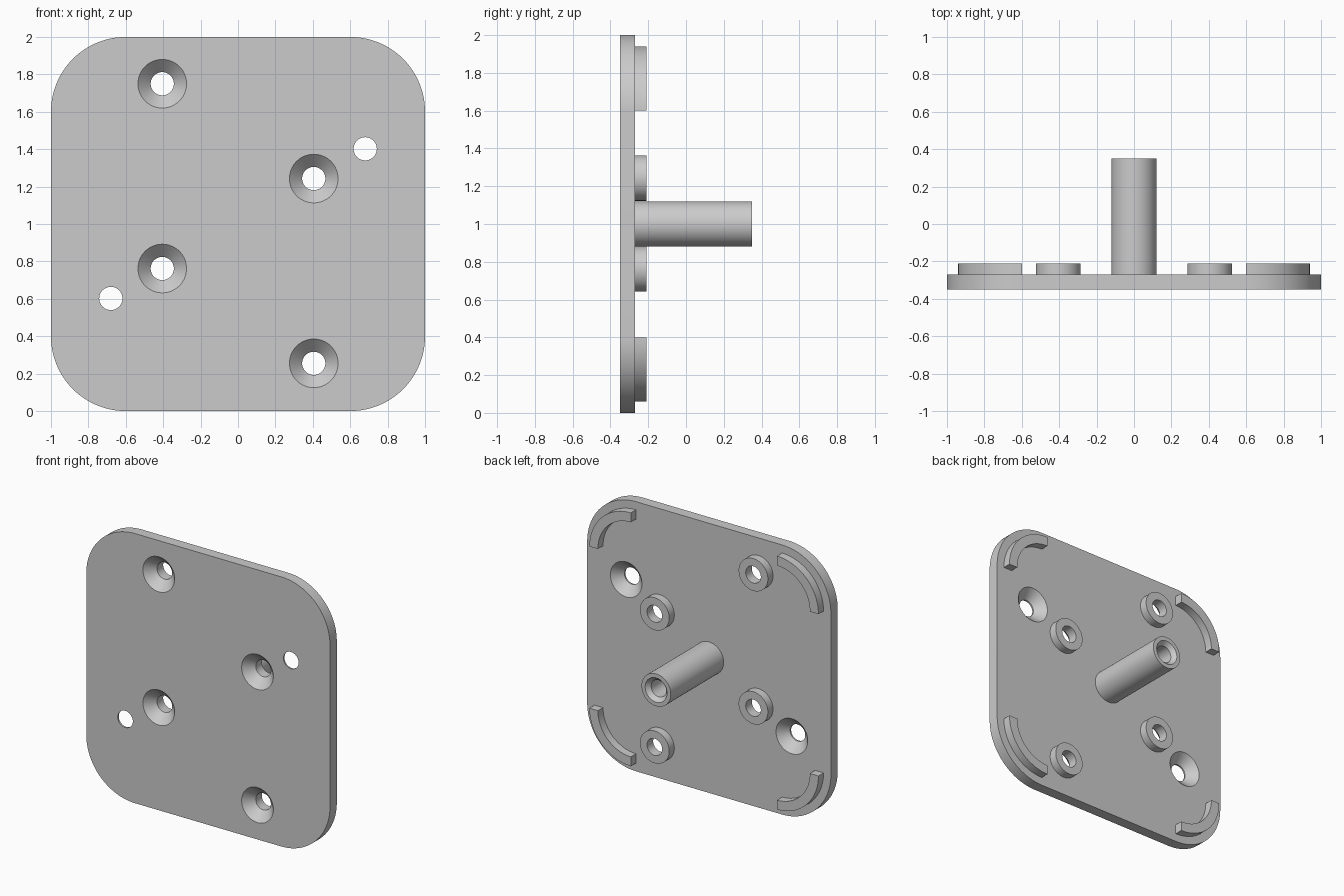
import bpy, bmesh
from math import cos, sin, pi, tau
from mathutils import Vector

cube = bpy.data.objects.get("Cube")
if cube:
    bpy.data.objects.remove(cube)

FRONT, BACK, RIDGE, TIP = -0.35, -0.27, -0.21, 0.35
HOLE, SINK, DEPTH = 0.062, 0.13, 0.068

grey = bpy.data.materials.new("plain grey")
grey.use_nodes = True
grey.diffuse_color = (0.6, 0.6, 0.6, 1)
grey.node_tree.nodes["Principled BSDF"].inputs["Base Color"].default_value = (0.6, 0.6, 0.6, 1)


def finish(name, bm):
    bmesh.ops.recalc_face_normals(bm, faces=bm.faces)
    mesh = bpy.data.meshes.new(name)
    bm.to_mesh(mesh)
    bm.free()
    mesh.materials.append(grey)
    obj = bpy.data.objects.new(name, mesh)
    bpy.context.collection.objects.link(obj)
    return obj


def lathe(bm, profile, x, z, steps=64):
    """Spin a closed (radius, y) profile about the y direction through x, z."""
    verts = [bm.verts.new((x + r, y, z)) for r, y in profile]
    edges = [bm.edges.new((a, b)) for a, b in zip(verts, verts[1:] + verts[:1])
             if a.co.x != x or b.co.x != x]
    bmesh.ops.spin(bm, geom=verts + edges, cent=(x, 0, z), axis=(0, 1, 0),
                   angle=tau, steps=steps)
    bmesh.ops.remove_doubles(bm, verts=bm.verts, dist=1e-5)


def prism(name, outline, y0, y1):
    bm = bmesh.new()
    face = bm.faces.new([bm.verts.new((x, y0, z)) for x, z in outline])
    ext = bmesh.ops.extrude_face_region(bm, geom=[face])["geom"]
    moved = [v for v in ext if isinstance(v, bmesh.types.BMVert)]
    bmesh.ops.translate(bm, verts=moved, vec=Vector((0, y1 - y0, 0)))
    return finish(name, bm)


def arc(cx, cz, r, start, n=24):
    return [(cx + r * cos(start + pi / 2 * i / n), cz + r * sin(start + pi / 2 * i / n))
            for i in range(n + 1)]


# Corner centres, counter-clockwise from the upper left of the model
corners = [("upper_left", 0.6, 1.6), ("upper_right", -0.6, 1.6),
           ("lower_right", -0.6, 0.4), ("lower_left", 0.6, 0.4)]

# Rounded square plate
outline = [p for i, (_, x, z) in enumerate(corners) for p in arc(x, z, 0.4, i * pi / 2)]
plate = prism("plate", outline, FRONT, BACK)

# Countersunk holes: four open to the front, two to the back
screws = [(-0.405, 1.75), (-0.405, 0.762), (0.405, 1.243), (0.405, 0.255)]
pins = [(0.68, 1.402), (-0.68, 0.602)]
over = 0.02
flare = over * (SINK - HOLE) / DEPTH
bm = bmesh.new()
for x, z in screws:
    lathe(bm, [(0, FRONT - over), (SINK + flare, FRONT - over), (HOLE, FRONT + DEPTH),
               (HOLE, BACK + over), (0, BACK + over)], x, z)
for x, z in pins:
    lathe(bm, [(0, BACK + over), (SINK + flare, BACK + over), (HOLE, BACK - DEPTH),
               (HOLE, FRONT - over), (0, FRONT - over)], x, z)
cutter = finish("hole_cutter", bm)
cutter.hide_render = True

cut = plate.modifiers.new("holes", "BOOLEAN")
cut.operation, cut.solver, cut.object = "DIFFERENCE", "EXACT", cutter
bpy.ops.object.select_all(action="DESELECT")
bpy.context.view_layer.objects.active = plate
plate.select_set(True)
bpy.ops.object.modifier_apply(modifier=cut.name)
bpy.data.objects.remove(cutter)
parts = [plate]

# Ring bosses behind the screw holes
for i, (x, z) in enumerate(screws):
    bm = bmesh.new()
    lathe(bm, [(HOLE, BACK), (0.12, BACK), (0.12, RIDGE), (HOLE, RIDGE)], x, z)
    parts.append(finish(f"screw_boss_{i + 1}", bm))

# Central post with a chamfered blind bore
bm = bmesh.new()
lathe(bm, [(0, BACK), (0.12, BACK), (0.12, TIP), (0.09, TIP), (HOLE, TIP - 0.03),
           (HOLE, BACK + 0.05), (0, BACK + 0.05)], 0, 1)
parts.append(finish("centre_post", bm))

# Curved locating ridges in the corners
for i, (name, x, z) in enumerate(corners):
    start = i * pi / 2
    ridge = arc(x, z, 0.34, start) + arc(x, z, 0.27, start)[::-1]
    parts.append(prism(f"{name}_ridge", ridge, BACK, RIDGE))

for obj in parts:
    obj.select_set(True)
bpy.ops.object.shade_smooth_by_angle(angle=pi / 6)
